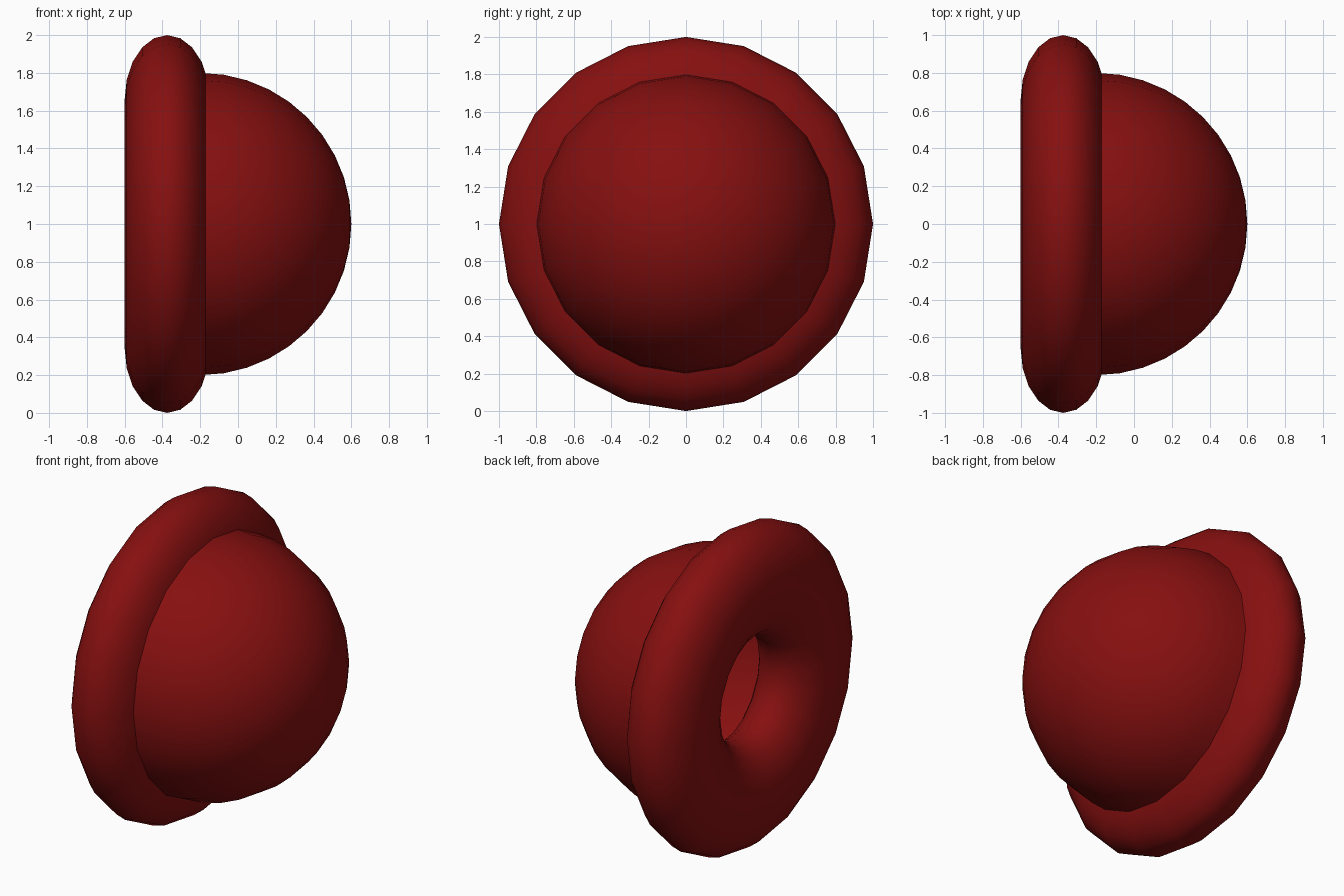
import bpy, bmesh, math

if "Cube" in bpy.data.objects:
    bpy.data.objects.remove(bpy.data.objects["Cube"])

SEGMENTS = 20          # sides around the x axis

red = bpy.data.materials.new("dark red")
red.diffuse_color = (0.24, 0.005, 0.005, 1)
red.use_nodes = True
red.node_tree.nodes["Principled BSDF"].inputs["Base Color"].default_value = red.diffuse_color


def lathe(name, profile, closed):
    """Spin (x, radius) points around the x axis at height z = 1."""
    bm = bmesh.new()
    verts = [bm.verts.new((x, 0, 1 + r)) for x, r in profile]
    count = len(verts)
    edges = [bm.edges.new((verts[i], verts[(i + 1) % count]))
             for i in range(count if closed else count - 1)]
    bmesh.ops.spin(bm, geom=verts + edges, cent=(0, 0, 1), axis=(1, 0, 0),
                   angle=math.tau, steps=SEGMENTS, use_duplicate=False)
    bmesh.ops.remove_doubles(bm, verts=bm.verts[:], dist=0.0005)
    bmesh.ops.recalc_face_normals(bm, faces=bm.faces[:])
    # An open shell must face outwards, away from the axis centre
    if not closed:
        tip = max(bm.faces, key=lambda f: f.calc_center_median().x)
        if tip.normal.x < 0:
            bmesh.ops.reverse_faces(bm, faces=bm.faces[:])
    for face in bm.faces:
        face.smooth = True
    mesh = bpy.data.meshes.new(name)
    bm.to_mesh(mesh)
    bm.free()
    mesh.materials.append(red)
    obj = bpy.data.objects.new(name, mesh)
    bpy.context.collection.objects.link(obj)
    return obj


# Rim: ring with an oval cross-section, open in the middle
angles = [math.tau * i / 20 for i in range(20)]
lathe("rim_ring", [(-0.375 + 0.225 * math.sin(a), 0.66 + 0.34 * math.cos(a))
                   for a in angles], True)

# Dome: hollow half sphere whose open edge sits inside the rim
steps = [math.pi / 2 * i / 10 for i in range(11)]
lathe("dome", [(-0.2 + 0.8 * math.sin(a), 0.8 * math.cos(a))
               for a in steps], False)
